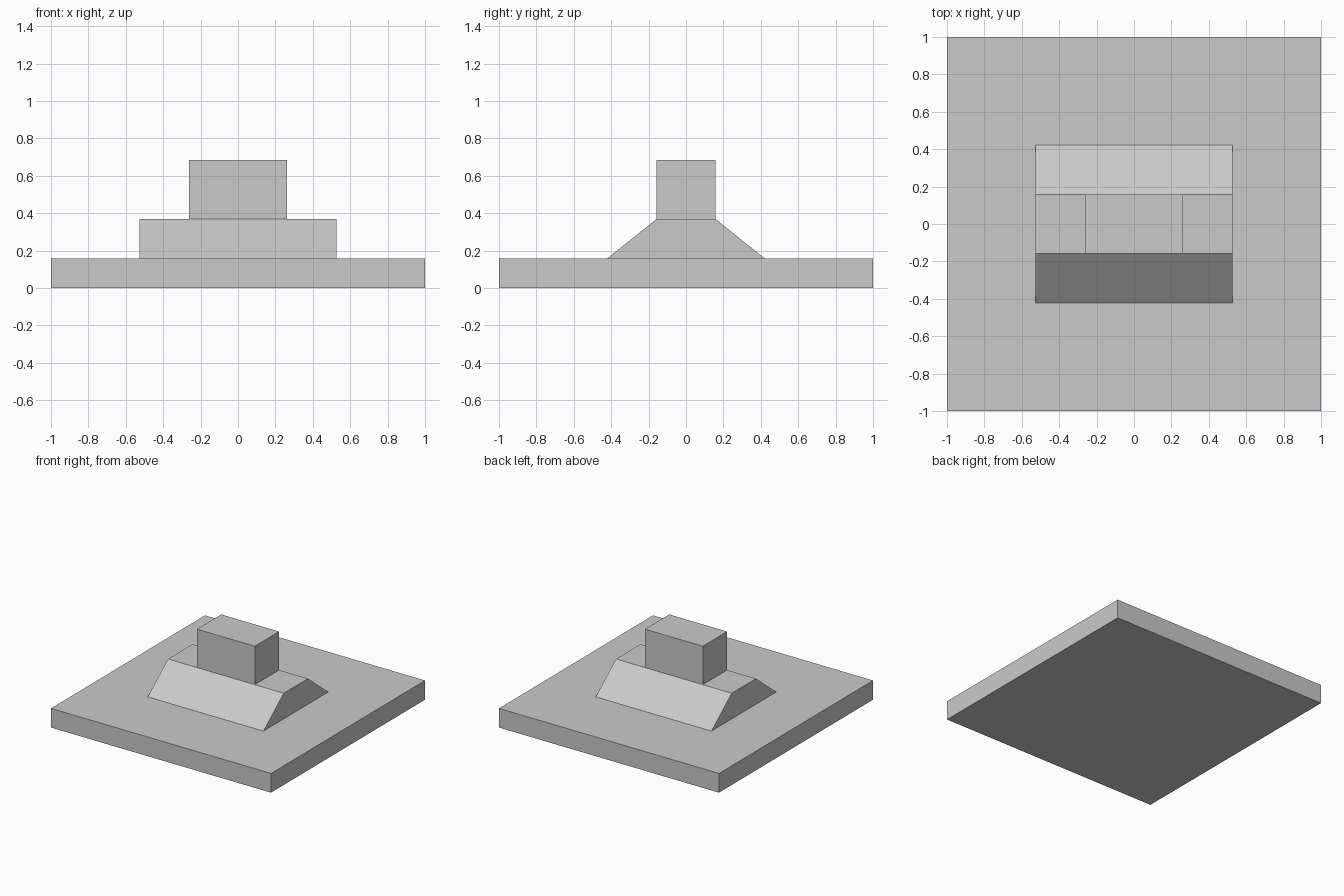
import bpy
import bmesh

default_cube = bpy.data.objects.get("Cube")
if default_cube:
    bpy.data.objects.remove(default_cube, do_unlink=True)

UNIT = 1 / 19  # the plate is 38 units wide

# Single plain grey
grey = bpy.data.materials.new("light_grey")
grey.use_nodes = True
colour = (0.59, 0.59, 0.59, 1)
grey.diffuse_color = colour
grey.node_tree.nodes["Principled BSDF"].inputs["Base Color"].default_value = colour


def block(name, half_x, half_y, bottom, top, top_half_y=None):
    """Box in grid units, optionally narrowed front to back at the top."""
    bm = bmesh.new()
    bmesh.ops.create_cube(bm, size=2)
    for v in bm.verts:
        upper = v.co.z > 0
        depth = top_half_y if upper and top_half_y else half_y
        v.co.x *= half_x * UNIT
        v.co.y *= depth * UNIT
        v.co.z = (top if upper else bottom) * UNIT
    mesh = bpy.data.meshes.new(name)
    bm.to_mesh(mesh)
    bm.free()
    mesh.materials.append(grey)
    obj = bpy.data.objects.new(name, mesh)
    bpy.context.collection.objects.link(obj)
    return obj


# Square plate, sloped plinth and upright block
block("base_plate", 19, 19, 0, 3)
block("sloped_plinth", 10, 8, 3, 7, top_half_y=3)
block("upright_block", 5, 3, 7, 13)
